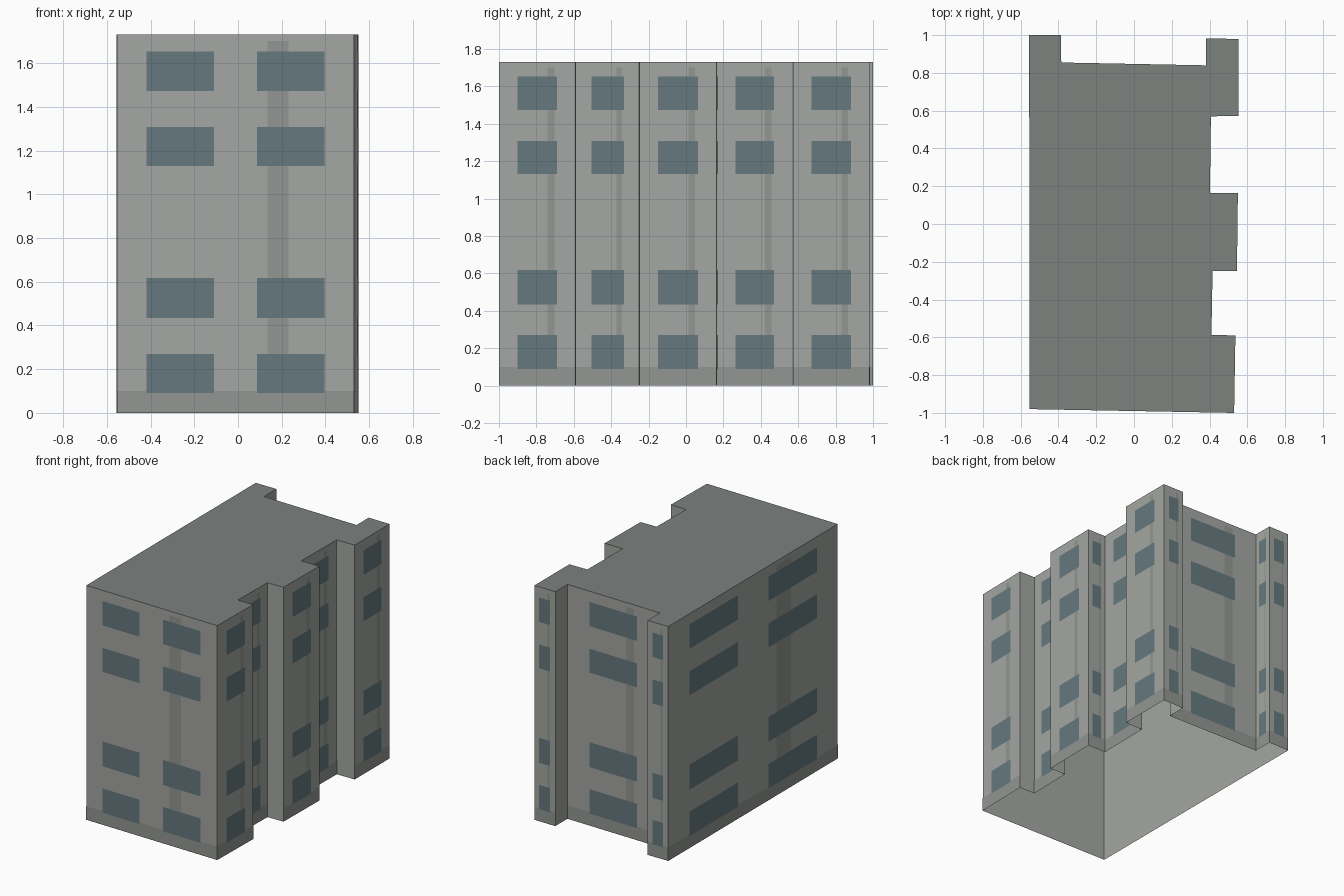
import bpy
from mathutils import Vector

if "Cube" in bpy.data.objects:
    bpy.data.objects.remove(bpy.data.objects["Cube"])

H = 1.73
# Footprint, counter-clockwise from the front left corner
PLAN = [(-.553, -.98), (.53, -1), (.537, -.59), (.41, -.587), (.416, -.25),
        (.545, -.249), (.55, .163), (.402, .165), (.407, .57), (.552, .572),
        (.552, .98), (.38, .982), (.38, .84), (-.385, .855), (-.387, 1), (-.555, 1)]
BLANK = {2, 4, 8, 11}      # short return walls without windows
WIDE = {0, 15}             # long walls with two window columns
FLOORS = [(.09, .27), (.433, .617), (1.13, 1.307), (1.473, 1.653)]


def build(name, faces, color):
    """Make one object from a list of polygons (lists of points)."""
    verts, polys = [], []
    for f in faces:
        polys.append(range(len(verts), len(verts) + len(f)))
        verts += f
    mesh = bpy.data.meshes.new(name)
    mesh.from_pydata(verts, [], [list(p) for p in polys])
    mat = bpy.data.materials.new(name + "_paint")
    mat.diffuse_color = (*color, 1)
    mat.use_nodes = True
    mat.node_tree.nodes["Principled BSDF"].inputs["Base Color"].default_value = mat.diffuse_color
    mesh.materials.append(mat)
    ob = bpy.data.objects.new(name, mesh)
    bpy.context.collection.objects.link(ob)
    return ob


def panel(i, u0, u1, z0, z1, off=0.0):
    """Rectangle on wall i between fractions u0 and u1 of its length."""
    a = Vector((*PLAN[i], 0))
    d = Vector((*PLAN[(i + 1) % len(PLAN)], 0)) - a
    n = Vector((d.y, -d.x, 0)).normalized() * off
    up = Vector((0, 0, 1))
    return [a + d * u + n + up * z
            for u, z in ((u0, z0), (u1, z0), (u1, z1), (u0, z1))]


walls, bands, streaks, windows = [], [], [], []
for i in range(len(PLAN)):
    walls.append(panel(i, 0, 1, 0, H))
    if i in BLANK:
        continue
    bands.append(panel(i, 0, 1, 0, .1, .001))
    streaks.append(panel(i, .636, .724, .1, 1.7, .002))
    columns = [(.124, .41), (.59, .876)] if i in WIDE else [(.243, .757)]
    for u0, u1 in columns:
        for z0, z1 in FLOORS:
            windows.append(panel(i, u0, u1, z0, z1, .003))

# Outer shell, open underneath, with a flat roof
build("walls", walls, (.37, .385, .36))
build("roof", [[Vector((x, y, H)) for x, y in PLAN]], (.20, .225, .212))
# Flat facade details
build("base_band", bands, (.29, .305, .285))
build("weather_streaks", streaks, (.29, .305, .285))
build("windows", windows, (.13, .19, .21))
